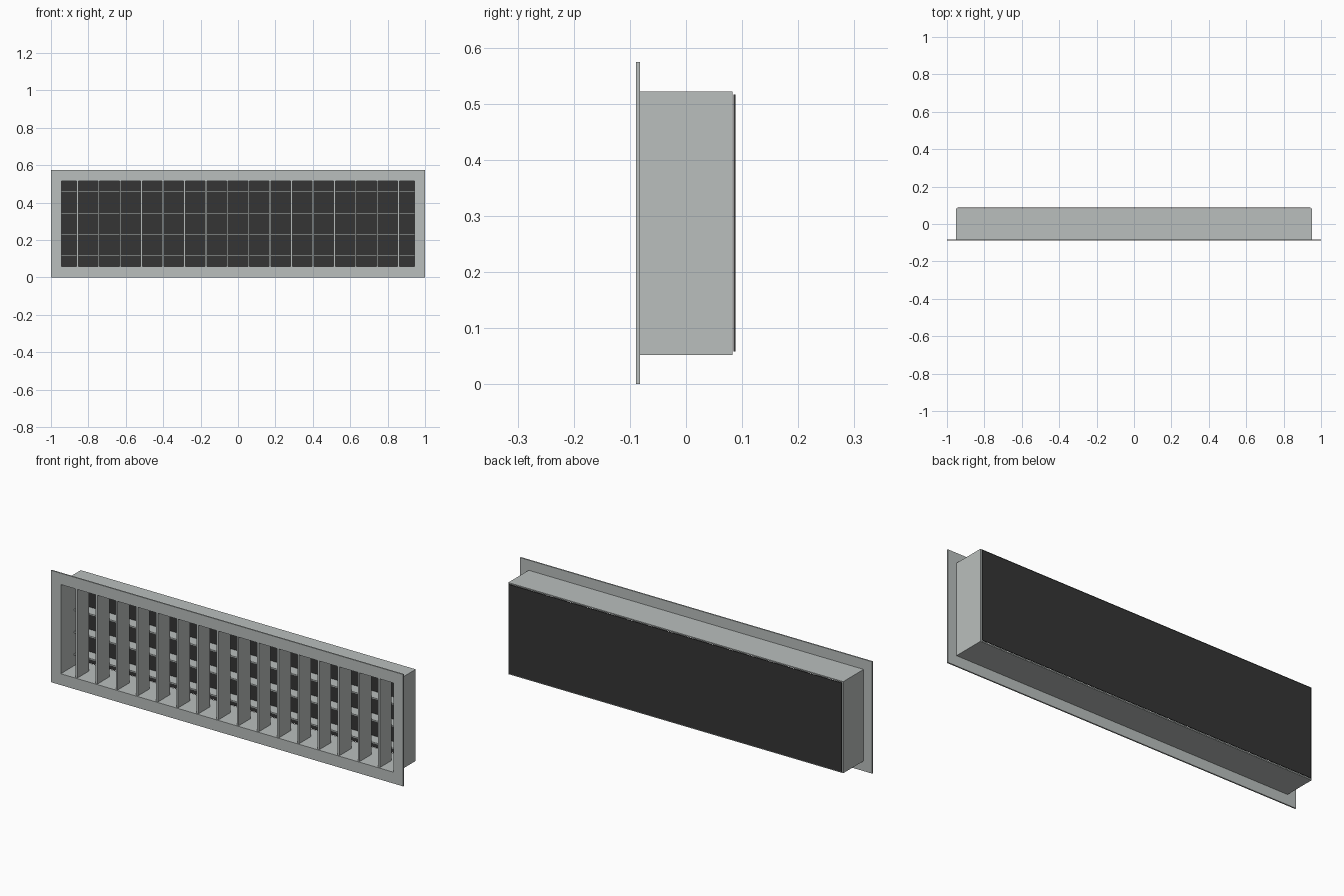
import bpy
import bmesh

cube = bpy.data.objects.get("Cube")
if cube:
    bpy.data.objects.remove(cube, do_unlink=True)


def make_material(name, rgb):
    mat = bpy.data.materials.new(name)
    mat.use_nodes = True
    color = (*rgb, 1.0)
    mat.diffuse_color = color
    mat.node_tree.nodes["Principled BSDF"].inputs["Base Color"].default_value = color
    return mat


METAL = make_material("pale grey metal", (0.49, 0.52, 0.51))
DARK = make_material("dark backing", (0.035, 0.035, 0.035))

MID_Z = 0.287                      # height of the grille centre
INNER_X, INNER_Z = 0.944, 0.229    # half size of the opening
PITCH = 0.1145                     # spacing of all blades


def finish(name, bm, mat):
    bmesh.ops.recalc_face_normals(bm, faces=bm.faces)
    mesh = bpy.data.meshes.new(name)
    bm.to_mesh(mesh)
    bm.free()
    mesh.materials.append(mat)
    obj = bpy.data.objects.new(name, mesh)
    bpy.context.collection.objects.link(obj)
    return obj


def box(name, half_x, half_z, y0, y1, mat, x=0, z=MID_Z):
    bm = bmesh.new()
    bmesh.ops.create_cube(bm, size=1)
    bmesh.ops.scale(bm, vec=(2 * half_x, y1 - y0, 2 * half_z), verts=bm.verts)
    bmesh.ops.translate(bm, vec=(x, (y0 + y1) / 2, z), verts=bm.verts)
    return finish(name, bm, mat)


def ring(name, half_x, half_z, y0, y1, mat):
    """Rectangular tube around the opening, running from y0 to y1."""
    bm = bmesh.new()
    corners = [(-1, -1), (1, -1), (1, 1), (-1, 1)]
    loops = [[bm.verts.new((sx * hx, y, MID_Z + sz * hz)) for sx, sz in corners]
             for hx, hz, y in ((half_x, half_z, y0), (half_x, half_z, y1),
                               (INNER_X, INNER_Z, y1), (INNER_X, INNER_Z, y0))]
    for k in range(4):
        a, b = loops[k], loops[(k + 1) % 4]
        for i in range(4):
            j = (i + 1) % 4
            bm.faces.new((a[i], a[j], b[j], b[i]))
    return finish(name, bm, mat)


# Front flange and the duct sleeve behind it
ring("front_flange", 1.0, MID_Z, -0.089, -0.082, METAL)
ring("duct_sleeve", 0.951, 0.235, -0.082, 0.083, METAL)

# Upright blades just behind the flange
for i in range(16):
    box(f"upright_blade_{i + 1}", 0.005, INNER_Z, -0.084, 0.012, METAL,
        x=(i - 7.5) * PITCH)

# Level blades behind the upright ones
for i in range(4):
    box(f"level_blade_{i + 1}", INNER_X, 0.004, 0.02, 0.08, METAL,
        z=MID_Z + (i - 1.5) * PITCH)

# Thin dark plate closing the back
box("back_plate", INNER_X, INNER_Z, 0.085, 0.088, DARK)
